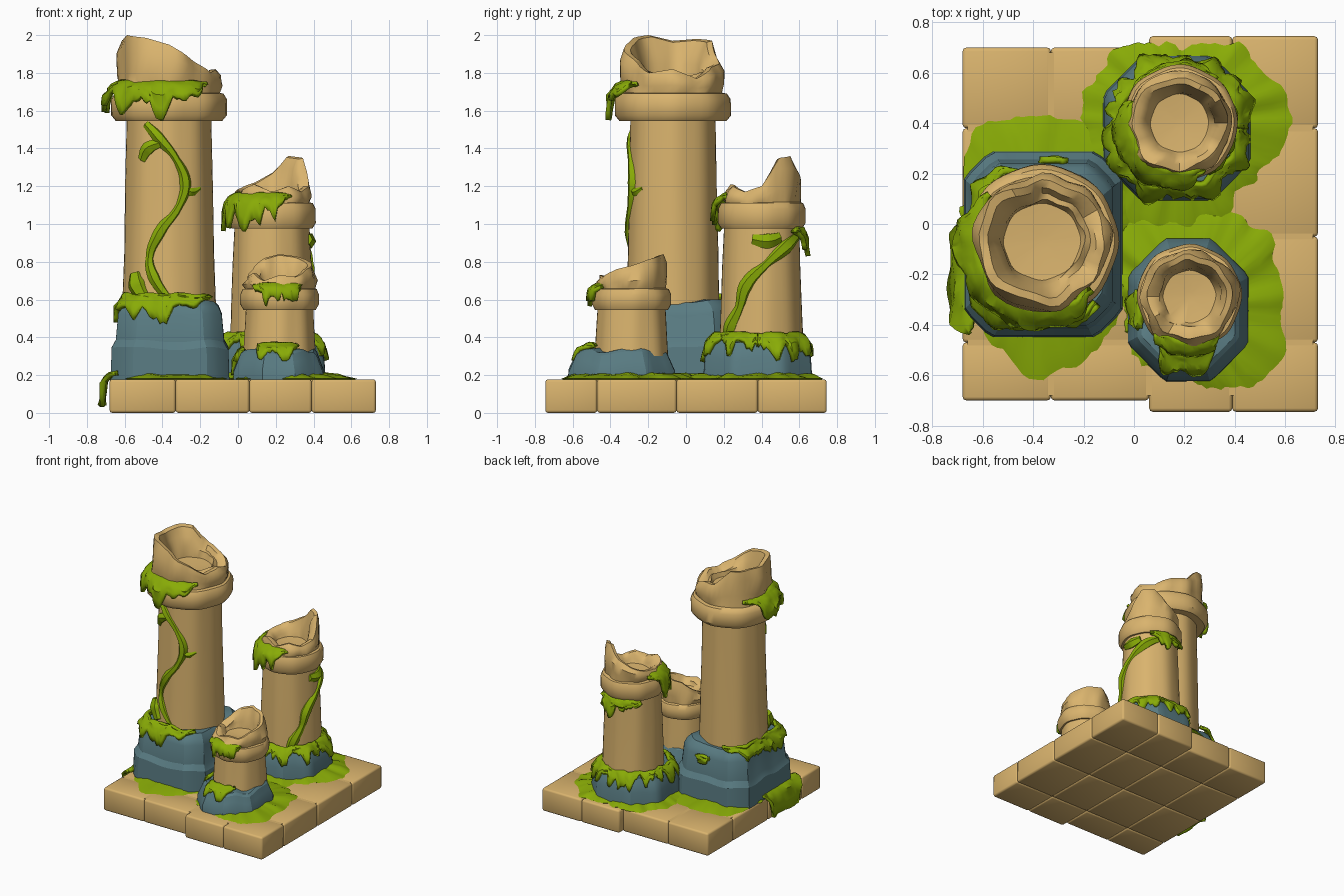
import bpy
import bmesh
from math import sin, cos, pi, radians, floor
from mathutils import Vector, noise

default_cube = bpy.data.objects.get("Cube")
if default_cube:
    bpy.data.objects.remove(default_cube, do_unlink=True)


def make_material(name, red, green, blue):
    material = bpy.data.materials.new(name)
    material.use_nodes = True
    colour = (red, green, blue, 1)
    material.diffuse_color = colour
    shader = material.node_tree.nodes["Principled BSDF"]
    shader.inputs["Base Color"].default_value = colour
    shader.inputs["Roughness"].default_value = 0.9
    return material


SAND = make_material("sandstone", 0.7, 0.455, 0.155)
SLATE = make_material("blue slate", 0.1, 0.2, 0.225)
MOSS = make_material("moss green", 0.25, 0.41, 0.002)


def finish(name, bm, material, thickness=0, angle=40):
    """Turn a bmesh into a smooth shaded object."""
    bmesh.ops.recalc_face_normals(bm, faces=bm.faces)
    mesh = bpy.data.meshes.new(name)
    bm.to_mesh(mesh)
    bm.free()
    mesh.materials.append(material)
    obj = bpy.data.objects.new(name, mesh)
    bpy.context.collection.objects.link(obj)
    if thickness:
        solid = obj.modifiers.new("thickness", "SOLIDIFY")
        solid.thickness = thickness
        solid.offset = 0
    bpy.ops.object.select_all(action="DESELECT")
    obj.select_set(True)
    bpy.context.view_layer.objects.active = obj
    bpy.ops.object.shade_smooth_by_angle(angle=radians(angle))


def skin(name, rows, material, closed=True, thickness=0, angle=40):
    """Bridge rows of points; closed rows become rings with capped ends."""
    bm = bmesh.new()
    rings = [[bm.verts.new(point) for point in row] for row in rows]
    count = len(rings[0])
    for low, high in zip(rings, rings[1:]):
        for i in range(count if closed else count - 1):
            j = (i + 1) % count
            bm.faces.new((low[i], low[j], high[j], high[i]))
    if closed:
        bm.faces.new(rings[0])
        bm.faces.new(rings[-1])
    finish(name, bm, material, thickness, angle)


def around(table, a):
    """Interpolate evenly spaced values around the circle."""
    t = (a / (2 * pi) % 1) * len(table)
    i = floor(t)
    start, end = table[i % len(table)], table[(i + 1) % len(table)]
    return start + (end - start) * (t - i)


def polar(centre, a, r, z):
    return Vector((centre[0] + r * cos(a), centre[1] + r * sin(a), z))


def angles(count):
    return [2 * pi * i / count for i in range(count)]


def wobble(a, z, seed=0, scale=2):
    return noise.noise(Vector((cos(a) * scale, sin(a) * scale, z * scale + seed)))


def ragged(a, seed):
    """Leafy edge value between about zero and one."""
    return 0.5 + 0.6 * wobble(a, 0, seed, 4) + 0.25 * wobble(a, 0, seed, 11)


def chamfered(half_x, half_y, corner):
    """Radius of a rectangle with cut corners."""
    cut = (half_x + half_y) * corner

    def radius(a):
        c, s = abs(cos(a)) + 1e-6, abs(sin(a)) + 1e-6
        return min(half_x / c, half_y / s, cut / (c + s))
    return radius


def circle(a):
    return 1


def column(name, centre, shaft, collar, heights, bowl):
    """Tapered shaft, rounded collar and broken hollow crown in one skin."""
    (r_low, z_low), (r_top, z_top) = shaft
    rc, z_rim = collar
    profile = [(r_low, z_low, 0)]
    for t in (0.33, 0.67, 1):
        profile.append((r_low + (r_top - r_low) * t, z_low + (z_top - z_low) * t, 0))
    profile += [(rc * 0.92, z_top, 0), (rc, z_top + 0.03, 0),
                (rc, z_rim - 0.03, 0), (rc * 0.94, z_rim, 0),
                (rc * 0.87, z_rim, 0.03), (rc * 0.9, z_rim, 0.35),
                (rc * 0.87, z_rim, 0.75), (rc * 0.81, z_rim, 1),
                (rc * 0.7, z_rim, 0.97), (rc * 0.61, z_rim, 0.75),
                (rc * 0.55, bowl, 0.3), (rc * 0.5, bowl, 0), (rc * 0.1, bowl - 0.01, 0)]
    rows = []
    for r, z, lift in profile:
        row = []
        for a in angles(48):
            rough = 0.13 if lift else 0.03
            bump = 1 + rough * wobble(a, z + lift, z_rim) + 0.012 * cos(8 * a)
            row.append(polar(centre, a, r * bump, z + lift * (around(heights, a) - z_rim)))
        rows.append(row)
    skin(name, rows, SAND)


def plinth(name, centre, shape, profile):
    rows = [[polar(centre, a, k * shape(a), z + 0.02 * wobble(a, z))
             for a in angles(64)] for k, z in profile]
    skin(name, rows, SLATE, angle=25)


def ground_moss(name, centre, reach, seed):
    rows = []
    for k, z in ((0.4, 0.16), (0.45, 0.215), (0.85, 0.2), (1, 0.181), (0.9, 0.165)):
        rows.append([polar(centre, a, k * (around(reach, a) + 0.07 * (ragged(a, seed) - 0.5)),
                           z + 0.02 * wobble(a, k, seed, 5) * (k < 0.9)) for a in angles(120)])
    skin(name, rows, MOSS)


def drape(name, centre, start, end, profile, seed, shape=circle, least=0.45):
    """Moss sheet running down a profile, with a ragged lower edge."""
    steps = int((end - start) / 3)
    rows = []
    for row_index in range(7):
        row = []
        for i in range(steps + 1):
            t = i / steps
            a = radians(start + (end - start) * t)
            fade = 1 if end - start >= 360 else min(1, 5 * t + 0.1, 5 * (1 - t) + 0.1)
            length = fade * max(0.25, min(1, least + (1 - least) * 1.3 * ragged(a, seed)))
            s = (0.15 * (1 - fade) + row_index / 6 * length) * (len(profile) - 1)
            j = min(int(s), len(profile) - 2)
            (r0, z0), (r1, z1) = profile[j], profile[j + 1]
            k = r0 + (r1 - r0) * (s - j)
            k *= 1 + 0.06 * wobble(a, row_index / 6, seed, 4)
            row.append(polar(centre, a, k * shape(a), z0 + (z1 - z0) * (s - j)))
        rows.append(row)
    skin(name, rows, MOSS, closed=False, thickness=0.025)


def vine(name, centre, radius, path, width):
    """Tapering stem sunk into a shaft; path holds (degrees, height)."""
    data = bpy.data.curves.new(name, "CURVE")
    data.dimensions = "3D"
    data.bevel_depth = width
    data.bevel_resolution = 1
    data.resolution_u = 5
    data.use_fill_caps = True
    spline = data.splines.new("BEZIER")
    spline.bezier_points.add(len(path) - 1)
    for i, (point, (a, z)) in enumerate(zip(spline.bezier_points, path)):
        point.co = polar(centre, radians(a), radius(z), z)
        point.handle_left_type = point.handle_right_type = "AUTO"
        point.radius = 1.15 if i % 2 else 0.75
    curve = bpy.data.objects.new(name + "_path", data)
    bpy.context.collection.objects.link(curve)
    bpy.context.view_layer.update()
    bm = bmesh.new()
    evaluated = curve.evaluated_get(bpy.context.evaluated_depsgraph_get())
    bm.from_mesh(evaluated.to_mesh())
    evaluated.to_mesh_clear()
    bpy.data.objects.remove(curve, do_unlink=True)
    finish(name, bm, MOSS)


def add_block(bm, low, high):
    for v in bmesh.ops.create_cube(bm, size=1)["verts"]:
        v.co = [(a + b) / 2 + c * (b - a) for a, b, c in zip(low, high, v.co)]


# Paved slab of bevelled blocks, with mortar filling the top joints
columns_x = (-0.68, -0.33, 0.06, 0.39, 0.73)
rows_y = (-0.745, -0.47, -0.05, 0.38, 0.745)
slab = bmesh.new()
for x0, x1 in zip(columns_x, columns_x[1:]):
    for y0, y1 in zip(rows_y, rows_y[1:]):
        edge = 0.7 if x1 < 0.1 else 0.745
        add_block(slab, (x0, max(y0, -edge), 0), (x1, min(y1, edge), 0.178))
bmesh.ops.bevel(slab, geom=slab.edges[:], offset=0.014, segments=2, profile=0.5, affect="EDGES")
finish("paving_blocks", slab, SAND, angle=60)
mortar = bmesh.new()
add_block(mortar, (-0.66, -0.68, 0.01), (0.71, 0.68, 0.1772))
finish("mortar", mortar, SAND)

# Tall column
tall = (-0.365, -0.07)
tall_base = (-0.36, -0.08)
tall_shape = chamfered(0.315, 0.37, 0.85)
plinth("tall_plinth", tall_base, tall_shape,
       [(1, 0.16), (0.98, 0.34), (0.91, 0.38), (0.87, 0.52), (0.82, 0.56), (0.74, 0.59), (0.5, 0.59)])
column("tall_column", tall, ((0.245, 0.5), (0.222, 1.545)), (0.303, 1.69),
       (1.82, 1.77, 1.83, 1.85, 1.97, 1.98, 1.97, 2.0, 1.985, 1.95, 1.87, 1.8), 1.76)
ground_moss("tall_ground_moss", tall_base,
            (0.3, 0.45, 0.51, 0.51, 0.53, 0.34, 0.3, 0.34, 0.44, 0.54, 0.47, 0.35), 3)
drape("tall_collar_moss", tall, 138, 316,
      [(0.25, 1.755), (0.3, 1.73), (0.335, 1.68), (0.345, 1.55)], 5, least=0.5)
drape("tall_ledge_moss", tall_base, 110, 312,
      [(0.74, 0.63), (0.79, 0.6), (0.88, 0.56), (0.91, 0.47)], 8, tall_shape)
drape("tall_back_patch", tall_base, 74, 92,
      [(0.885, 0.53), (0.89, 0.5), (0.895, 0.46)], 6, tall_shape, 0.9)
drape("edge_spill_moss", tall_base, 164, 230,
      [(0.26, 0.215), (0.315, 0.205), (0.35, 0.16), (0.358, 0.03)], 2,
      lambda a: 1 / abs(cos(a)), 0.95)

# Middle column at the back
middle = (0.18, 0.4)
middle_base = (0.17, 0.38)
middle_shape = chamfered(0.295, 0.29, 0.74)
plinth("middle_plinth", middle_base, middle_shape,
       [(1, 0.16), (0.97, 0.29), (0.9, 0.35), (0.84, 0.38), (0.5, 0.4)])
column("middle_column", middle, ((0.22, 0.34), (0.197, 0.975)), (0.23, 1.11),
       (1.2, 1.35, 1.36, 1.27, 1.22, 1.19, 1.18, 1.17, 1.21, 1.17, 1.2, 1.17), 1.12)
ground_moss("middle_ground_moss", middle,
            (0.45, 0.4, 0.29, 0.4, 0.38, 0.45, 0.47, 0.37), 6)
drape("middle_collar_moss", middle, 155, 298,
      [(0.18, 1.16), (0.225, 1.135), (0.25, 1.1), (0.265, 0.96)], 11, least=0.4)
drape("middle_hanging_moss", middle, 50, 140,
      [(0.21, 0.98), (0.225, 0.95), (0.235, 0.92), (0.24, 0.83)], 4, least=0.3)
drape("middle_ledge_moss", middle_base, 0, 360,
      [(0.74, 0.42), (0.82, 0.405), (0.93, 0.365), (1.0, 0.27)], 9, middle_shape, 0.15)

# Short column at the front
short = (0.22, -0.288)
short_base = (0.215, -0.34)
short_shape = chamfered(0.24, 0.285, 0.72)
plinth("short_plinth", short_base, short_shape,
       [(1, 0.16), (0.99, 0.22), (0.91, 0.27), (0.84, 0.315), (0.77, 0.33), (0.5, 0.335)])
column("short_column", short, ((0.192, 0.3), (0.178, 0.545)), (0.207, 0.655),
       (0.78, 0.81, 0.83, 0.84, 0.82, 0.76, 0.72, 0.74, 0.7, 0.73, 0.72, 0.76), 0.68)
ground_moss("short_ground_moss", (0.22, -0.33),
            (0.37, 0.42, 0.4, 0.42, 0.26, 0.28, 0.28, 0.42), 12)
drape("short_collar_moss", short, 228, 306,
      [(0.17, 0.68), (0.205, 0.667), (0.225, 0.64), (0.235, 0.53)], 7, least=0.4)
drape("short_ledge_moss", short_base, 232, 304,
      [(0.58, 0.365), (0.68, 0.35), (0.81, 0.335), (0.91, 0.27)], 13, short_shape)
drape("short_side_moss", short_base, 160, 200,
      [(0.78, 0.345), (0.86, 0.325), (0.95, 0.28), (1.02, 0.2)], 10, short_shape)

# Climbing vines
tall_radius = lambda z: 0.25 - 0.023 * z
middle_radius = lambda z: 0.224 - 0.036 * z
vine("front_vine", tall, tall_radius,
     [(236, 1.53), (255, 1.46), (280, 1.34), (292, 1.22), (284, 1.1),
      (257, 0.95), (244, 0.82), (250, 0.72), (270, 0.6)], 0.03)
vine("front_vine_shoot", tall, tall_radius, [(290, 1.19), (300, 1.17), (316, 1.19)], 0.022)
vine("front_vine_leaf", tall, tall_radius, [(258, 1.43), (240, 1.4), (230, 1.34)], 0.034)
vine("front_vine_clump", tall, tall_radius, [(222, 0.74), (226, 0.68), (238, 0.6)], 0.05)
vine("side_vine", middle, middle_radius,
     [(75, 0.94), (40, 0.88), (8, 0.79), (-24, 0.67), (-34, 0.56), (-50, 0.46), (-60, 0.36)], 0.036)
vine("side_vine_leaf", middle, middle_radius, [(30, 0.93), (10, 0.91), (-15, 0.92)], 0.04)
